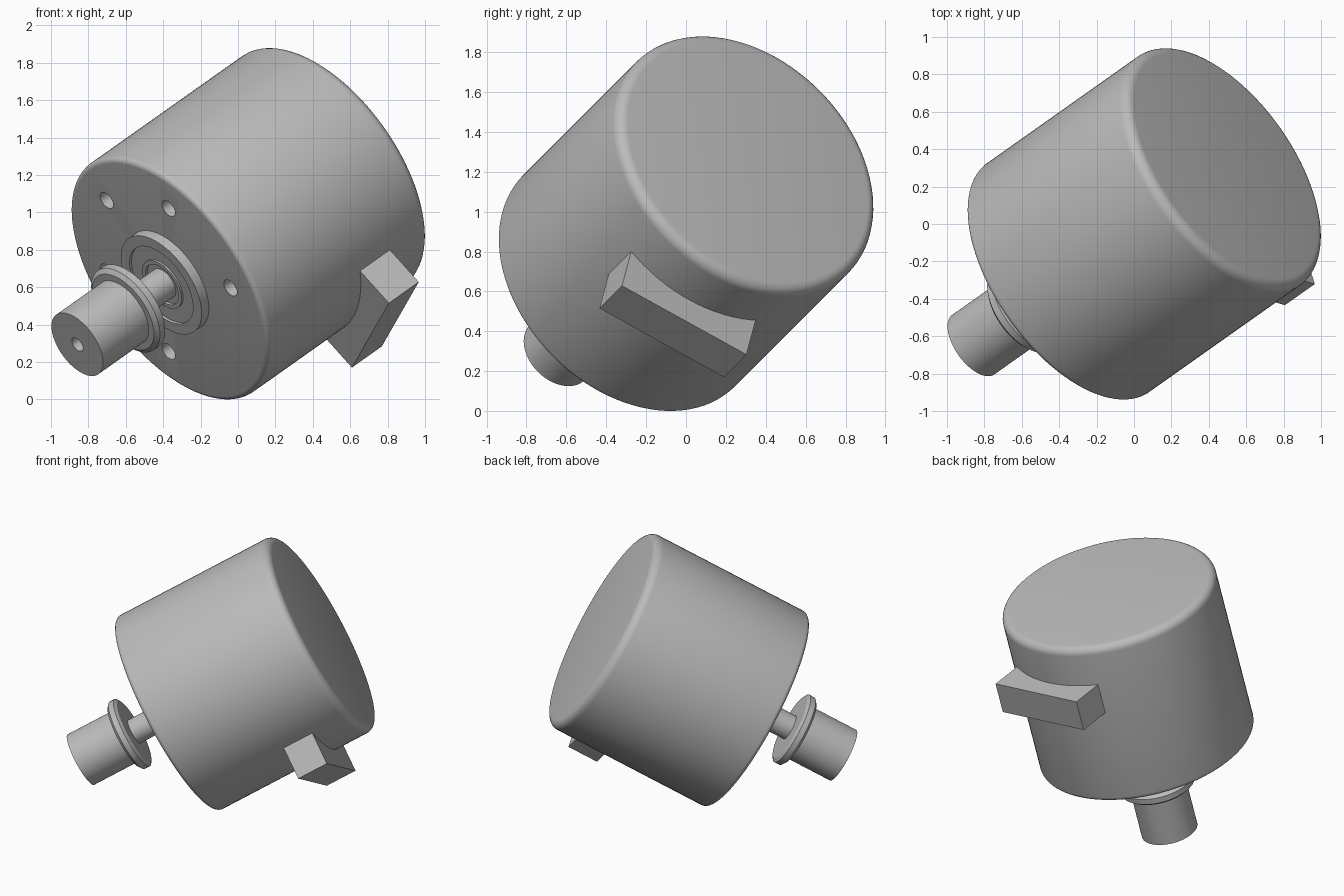
import bpy, bmesh
from math import sin, cos, pi, radians, sqrt
from mathutils import Matrix, Vector

cube = bpy.data.objects.get("Cube")
if cube:
    bpy.data.objects.remove(cube, do_unlink=True)

# Tilted motor frame: local z runs from the shaft side to the closed end
axis = Vector((sqrt(0.5), 0.5, 0.5))
side = Vector((sqrt(0.5), -0.5, -0.5))
frame = Matrix((side, axis.cross(side), axis)).transposed().to_4x4()
frame.translation = (0.06, 0.005, 0.944)

HALF, RADIUS = 0.61, 0.75

grey = bpy.data.materials.new("plain grey")
grey.use_nodes = True
grey.diffuse_color = (0.5, 0.5, 0.5, 1)
grey.node_tree.nodes["Principled BSDF"].inputs["Base Color"].default_value = (0.5, 0.5, 0.5, 1)


def make(name, bm):
    bmesh.ops.recalc_face_normals(bm, faces=bm.faces)
    mesh = bpy.data.meshes.new(name)
    bm.to_mesh(mesh)
    bm.free()
    mesh.materials.append(grey)
    obj = bpy.data.objects.new(name, mesh)
    bpy.context.collection.objects.link(obj)
    obj.matrix_world = frame
    return obj


def smooth(obj):
    bpy.ops.object.select_all(action="DESELECT")
    obj.select_set(True)
    bpy.context.view_layer.objects.active = obj
    bpy.ops.object.shade_smooth_by_angle(angle=radians(30))


def lathe(name, profile, steps=96):
    """Turn (radius, height) points around local z."""
    bm = bmesh.new()
    verts = [bm.verts.new((r, 0, z)) for r, z in profile]
    edges = [bm.edges.new(pair) for pair in zip(verts, verts[1:])]
    bmesh.ops.spin(bm, geom=verts + edges, axis=(0, 0, 1), cent=(0, 0, 0),
                   angle=2 * pi, steps=steps)
    bmesh.ops.remove_doubles(bm, verts=bm.verts, dist=1e-5)
    return make(name, bm)


def cut(obj, name, spots, radius, z, depth):
    """Drill round holes centred at height z."""
    bm = bmesh.new()
    for x, y in spots:
        bmesh.ops.create_cone(bm, cap_ends=True, segments=32, radius1=radius, radius2=radius,
                              depth=depth * 2, matrix=Matrix.Translation((x, y, z)))
    cutter = make(name, bm)
    cutter.hide_render = True
    mod = obj.modifiers.new("holes", "BOOLEAN")
    mod.operation, mod.solver, mod.object = "DIFFERENCE", "EXACT", cutter
    bpy.context.view_layer.objects.active = obj
    bpy.ops.object.modifier_apply(modifier=mod.name)
    bpy.data.objects.remove(cutter, do_unlink=True)


def fillet(radius, z, f, start):
    """Quarter arc for a rounded rim."""
    zc = z - f if z > 0 else z + f
    angles = [radians(start + 15 * i) for i in range(7)]
    return [(radius - f + f * cos(a), zc + f * sin(a)) for a in angles]


# Motor can with rounded rims and mounting holes
body = lathe("motor_body", [(0, -HALF)] + fillet(RADIUS, -HALF, 0.03, -90)
             + fillet(RADIUS, HALF, 0.055, 0) + [(0, HALF)])
bolt_angles = [radians(90 + 60 * i) for i in range(5)]
cut(body, "mount_hole_cutter", [(0.54 * cos(a), 0.54 * sin(a)) for a in bolt_angles],
    0.05, -HALF, 0.1)
smooth(body)

# Stepped bearing boss on the shaft side
front = -HALF
smooth(lathe("bearing_boss", [(0, front + 0.02), (0.305, front + 0.02), (0.305, front - 0.055),
                              (0.24, front - 0.055), (0.24, front - 0.04), (0.15, front - 0.04),
                              (0.15, front - 0.05), (0.125, front - 0.05),
                              (0.125, front - 0.035), (0, front - 0.035)]))

# Thin output shaft
smooth(lathe("output_shaft", [(0, front), (0.09, front), (0.09, front - 0.3), (0, front - 0.3)], 64))

# Flanged pulley with a centre hole in its end
tip = front - 0.69
pulley = lathe("pulley", [(0, front - 0.27), (0.235, front - 0.27), (0.26, front - 0.285),
                          (0.26, front - 0.325), (0.235, front - 0.345),
                          (0.195, front - 0.345), (0.195, tip), (0, tip)])
cut(pulley, "centre_hole_cutter", [(0, 0)], 0.042, tip, 0.1)
smooth(pulley)

# Connector box on the side of the can
bm = bmesh.new()
bmesh.ops.create_cube(bm, size=1, matrix=Matrix.Rotation(radians(22.2), 4, "Z")
                      @ Matrix.Translation((0.738, 0, 0.207))
                      @ Matrix.Diagonal((0.3, 0.74, 0.226, 1)))
make("connector_box", bm)
